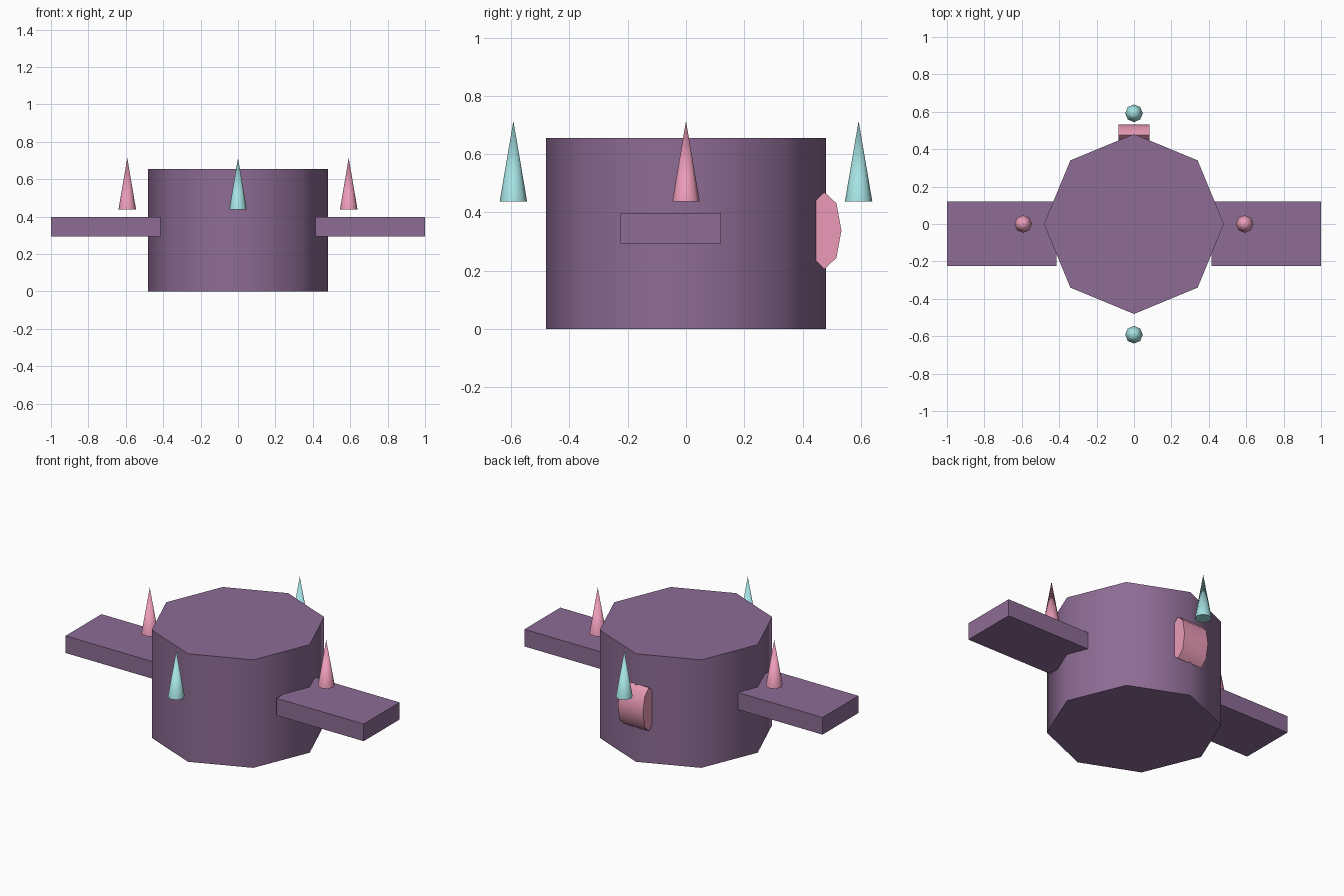
import bpy, math

if "Cube" in bpy.data.objects:
    bpy.data.objects.remove(bpy.data.objects["Cube"])


def material(name, rgb):
    m = bpy.data.materials.new(name)
    m.diffuse_color = (*rgb, 1)
    m.use_nodes = True
    m.node_tree.nodes["Principled BSDF"].inputs["Base Color"].default_value = m.diffuse_color
    return m


purple = material("purple", (0.27, 0.15, 0.30))
pink = material("pink", (0.83, 0.33, 0.48))
teal = material("teal", (0.38, 0.76, 0.77))


def finish(name, mat, smooth=True):
    ob = bpy.context.object
    ob.name = name
    ob.data.materials.append(mat)
    bpy.ops.object.transform_apply(location=False, rotation=True, scale=True)
    if smooth:
        bpy.ops.object.shade_smooth_by_angle(angle=math.radians(50))
    return ob


# Octagonal body, corners on the axes
HEIGHT = 0.655
bpy.ops.mesh.primitive_cylinder_add(vertices=8, radius=0.481, depth=HEIGHT,
                                    location=(0, 0, HEIGHT / 2))
finish("body", purple)

# Flat side arms, set slightly forward
for side, x in (("left", -1), ("right", 1)):
    bpy.ops.mesh.primitive_cube_add(size=1, location=(x * 0.7075, -0.052, 0.346))
    bpy.context.object.scale = (0.585, 0.344, 0.104)
    finish(side + "_arm", purple, smooth=False)

# Four spikes around the body
SPIKE_RING = 0.592
for name, x, y, mat in (("left", -1, 0, pink), ("right", 1, 0, pink),
                        ("front", 0, -1, teal), ("back", 0, 1, teal)):
    bpy.ops.mesh.primitive_cone_add(vertices=8, radius1=0.047, radius2=0, depth=0.276,
                                    location=(x * SPIKE_RING, y * SPIKE_RING, 0.576))
    finish(name + "_spike", mat)

# Squashed octagonal knob on the back, axis along x
bpy.ops.mesh.primitive_cylinder_add(vertices=8, radius=1, depth=1,
                                    location=(0, 0.475, 0.338),
                                    rotation=(0, math.pi / 2, 0))
bpy.context.object.scale = (0.132, 0.058, 0.168)
finish("back_knob", pink)
